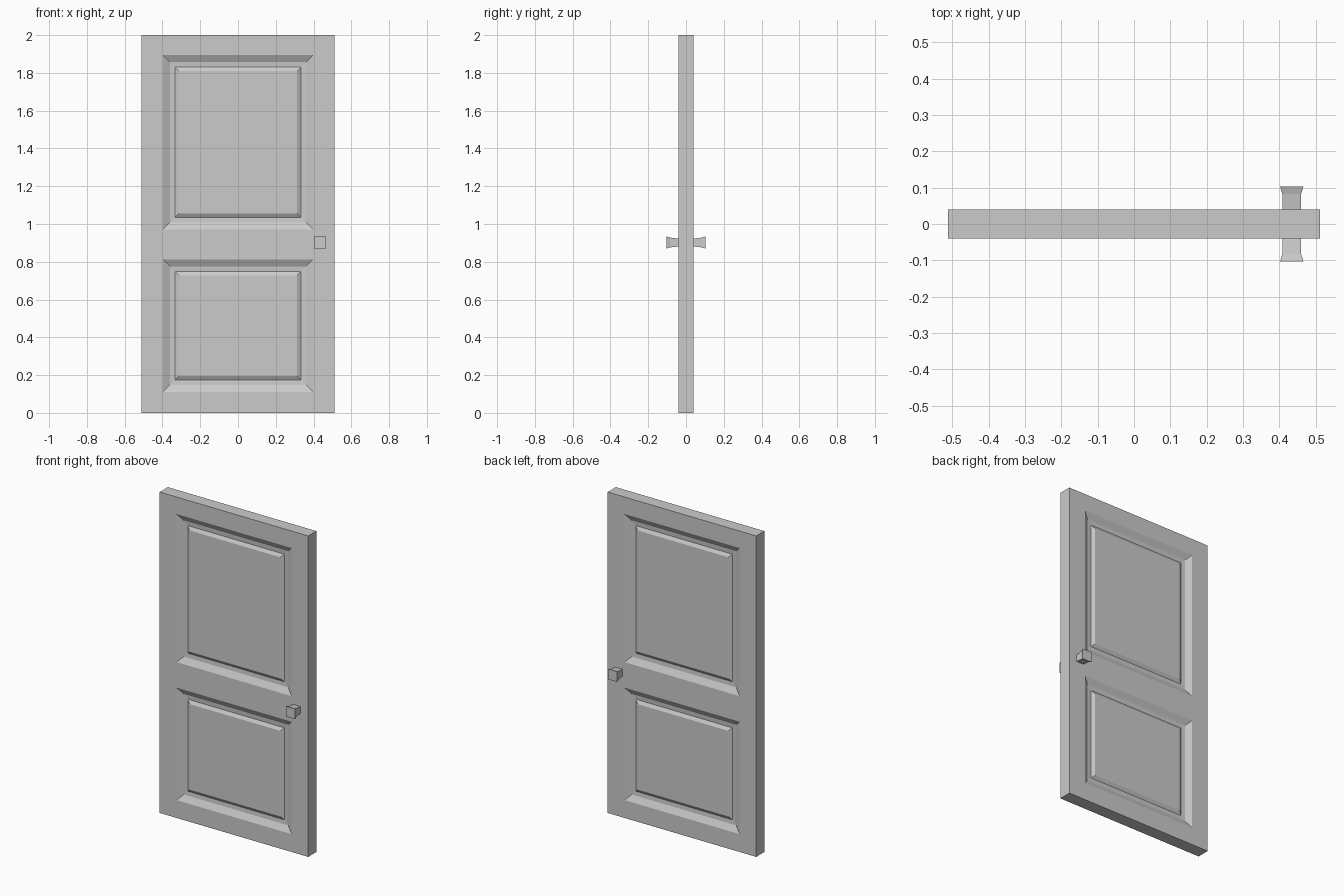
import bpy, bmesh

if "Cube" in bpy.data.objects:
    bpy.data.objects.remove(bpy.data.objects["Cube"])

W, T, H = 0.512, 0.04, 2.0               # half width, half thickness, height
PANEL_X = 0.397
PANELS_Z = [(0.111, 0.812), (0.971, 1.894)]


def finish(bm, name):
    bmesh.ops.recalc_face_normals(bm, faces=bm.faces[:])
    mesh = bpy.data.meshes.new(name)
    bm.to_mesh(mesh)
    bm.free()
    obj = bpy.data.objects.new(name, mesh)
    bpy.context.collection.objects.link(obj)
    return obj


# Door slab: a box cut along the panel borders
bm = bmesh.new()
bmesh.ops.create_cube(bm, size=1)
for v in bm.verts:
    v.co = (v.co.x * 2 * W, v.co.y * 2 * T, (v.co.z + 0.5) * H)
cuts = [((x, 0, 0), (1, 0, 0)) for x in (-PANEL_X, PANEL_X)]
cuts += [((0, 0, z), (0, 0, 1)) for pair in PANELS_Z for z in pair]
for co, no in cuts:
    bmesh.ops.bisect_plane(bm, geom=bm.verts[:] + bm.edges[:] + bm.faces[:],
                           plane_co=co, plane_no=no)
bmesh.ops.recalc_face_normals(bm, faces=bm.faces[:])


def is_panel(f):
    c = f.calc_center_median()
    return (abs(c.y) > T - 0.001 and abs(c.x) < 0.1
            and any(lo < c.z < hi for lo, hi in PANELS_Z))


# Moulding on both sides: slope in, flat groove, raised centre panel
for face in [f for f in bm.faces if is_panel(f)]:
    side = 1 if face.calc_center_median().y > 0 else -1
    for width, y in ((0.037, T - 0.02), (0.027, T - 0.022), (0.02, T - 0.01)):
        bmesh.ops.inset_region(bm, faces=[face], thickness=width, use_even_offset=True)
        for v in face.verts:
            v.co.y = side * y
finish(bm, "door_slab")

# Square flared knobs, front and back
KX, KZ = 0.434, 0.902
SECTIONS = [(0.035, 0.025, 0.020), (0.083, 0.026, 0.026), (0.103, 0.032, 0.032)]
for side, name in ((-1, "front_knob"), (1, "back_knob")):
    bm = bmesh.new()
    rings = [[bm.verts.new((KX + sx * hx, side * y, KZ + sz * hz))
              for sx, sz in ((-1, -1), (1, -1), (1, 1), (-1, 1))]
             for y, hx, hz in SECTIONS]
    for a, b in zip(rings, rings[1:]):
        for i in range(4):
            j = (i + 1) % 4
            bm.faces.new((a[i], a[j], b[j], b[i]))
    bm.faces.new(rings[0])
    bm.faces.new(rings[-1])
    finish(bm, name)
